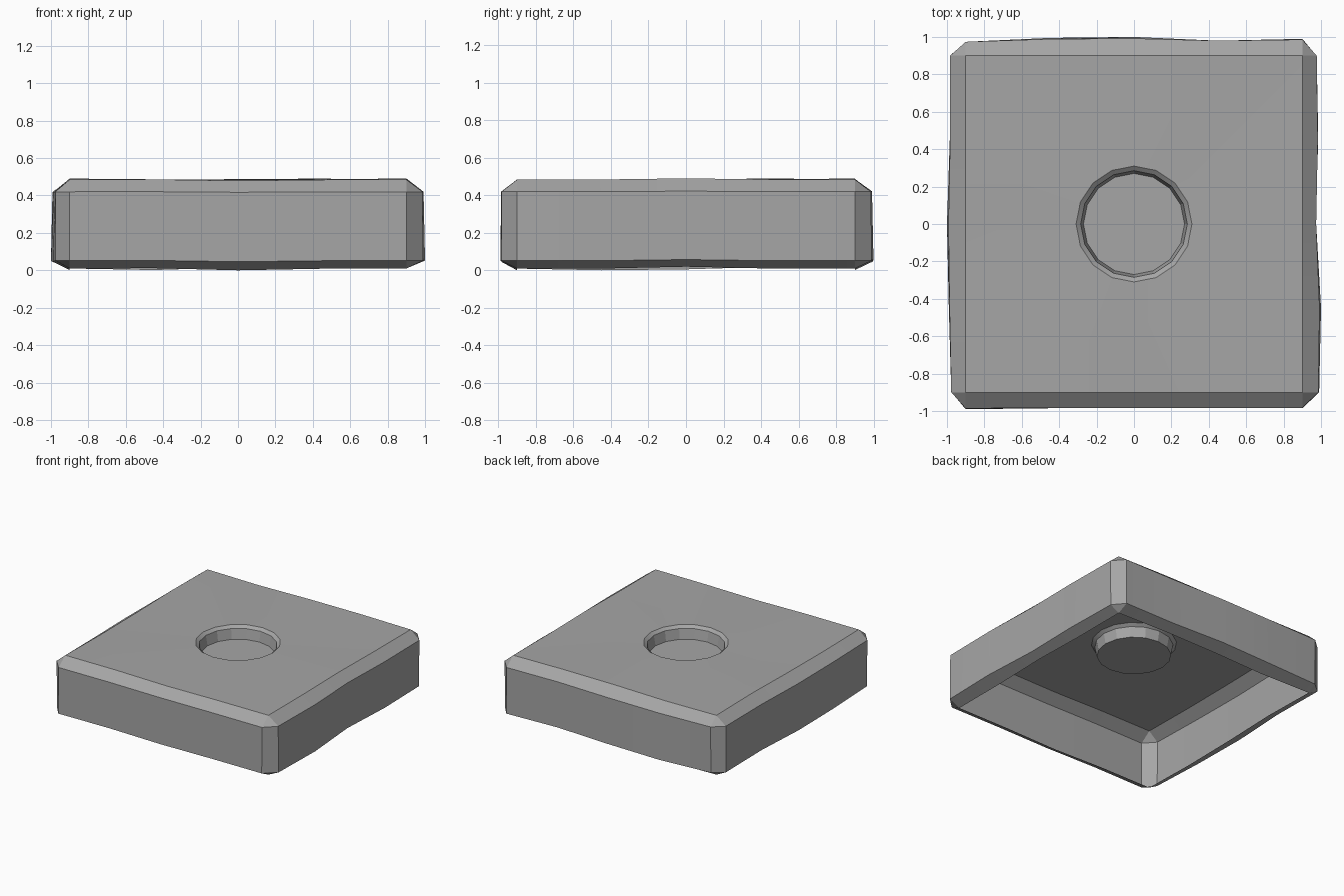
import bpy
import bmesh
from math import sin, cos, pi

cube = bpy.data.objects.get("Cube")
if cube:
    bpy.data.objects.remove(cube, do_unlink=True)

grey = bpy.data.materials.new("plain_grey")
grey.use_nodes = True
color = (0.38, 0.38, 0.38, 1)
grey.diffuse_color = color
grey.node_tree.nodes["Principled BSDF"].inputs["Base Color"].default_value = color

STEPS = (-1, -0.5, 0, 0.5, 1)
EDGE = 0.9
# hand-worn bulge of each wall, along right, back, left and front
BULGE = ((0.01, 0.02, -0.01, 0.005, -0.005),
         (0.01, 0.0, 0.02, 0.015, -0.01),
         (0.005, 0.005, 0.02, 0.01, -0.005),
         (0.01, 0.005, 0.005, 0.005, 0.005))


def place(side, out, along, z):
    """Turn a point on the right side to one of the four sides."""
    c, s = (1, 0, -1, 0)[side], (0, 1, 0, -1)[side]
    return (out * c - along * s, out * s + along * c, z)


def square_ring(bm, out, z, bulge, wave):
    ring = []
    for side in range(4):
        for i, t in enumerate(STEPS):
            o = out + bulge * BULGE[side][i]
            dz = 0 if abs(t) == 1 else wave * cos(pi * t + side)
            ring.append(bm.verts.new(place(side, o, EDGE * t, z + dz)))
    return ring


def round_ring(bm, radius, z):
    ring = []
    for side in range(4):
        for t in STEPS:
            a = t * pi / 4
            ring.append(bm.verts.new(place(side, radius * cos(a), radius * sin(a), z)))
    return ring


# Open-bottomed slab with chamfered edges and a round recess in the top
bm = bmesh.new()
rings = [
    square_ring(bm, EDGE, 0.01, 0, 0.01),
    square_ring(bm, 0.98, 0.052, 1, 0.006),
    square_ring(bm, 0.98, 0.42, 0.6, 0.003),
    square_ring(bm, EDGE, 0.485, 0, 0.006),
    round_ring(bm, 0.31, 0.485),
    round_ring(bm, 0.285, 0.465),
    round_ring(bm, 0.27, 0.385),
]
for low, high in zip(rings, rings[1:]):
    for i in range(len(low)):
        j = (i + 1) % len(low)
        bm.faces.new((low[i], low[j], high[j], high[i]))
bm.faces.new(rings[-1])
bmesh.ops.remove_doubles(bm, verts=bm.verts[:], dist=0.0005)

# Rest the lowest corners on the ground
lowest = min(v.co.z for v in bm.verts)
for v in bm.verts:
    v.co.z -= lowest

mesh = bpy.data.meshes.new("recessed_slab")
bm.to_mesh(mesh)
bm.free()
mesh.materials.append(grey)
slab = bpy.data.objects.new("recessed_slab", mesh)
bpy.context.collection.objects.link(slab)
bpy.context.view_layer.objects.active = slab
slab.select_set(True)
bpy.ops.object.shade_smooth_by_angle(angle=0.35)
